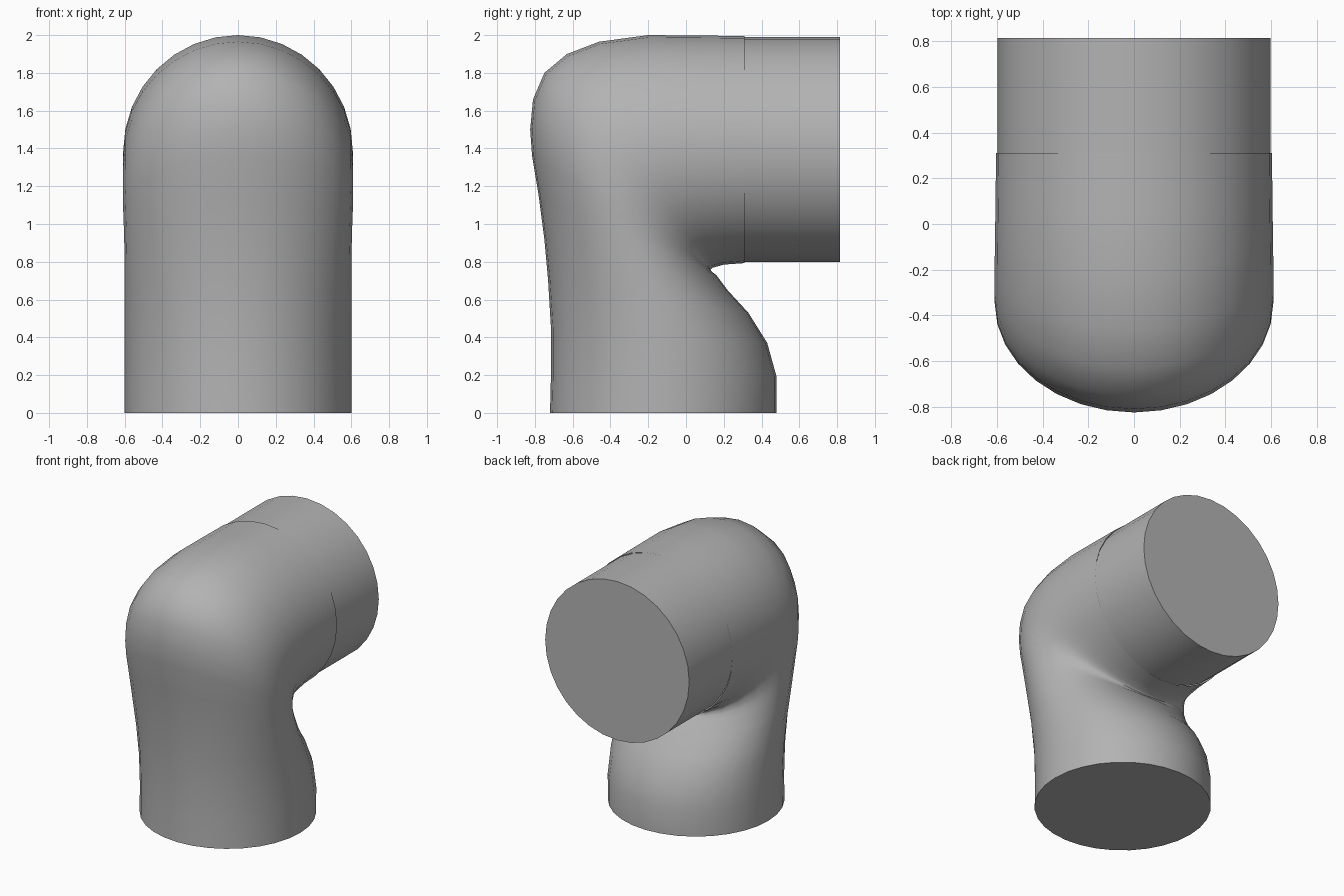
import bpy, bmesh, math
from mathutils import Vector

old = bpy.data.objects.get("Cube")
if old:
    bpy.data.objects.remove(old, do_unlink=True)

SIDES = 32

grey = bpy.data.materials.new("plain grey")
grey.use_nodes = True
colour = (0.45, 0.45, 0.45, 1)
grey.diffuse_color = colour
grey.node_tree.nodes["Principled BSDF"].inputs["Base Color"].default_value = colour


def loft(name, sections, cap_start, cap_end):
    """Skin ellipses, each given by outer (y, z), inner (y, z) and half width."""
    bm = bmesh.new()
    rings = []
    for outer, inner, width in sections:
        o, i = Vector((0, *outer)), Vector((0, *inner))
        mid, arm = (o + i) / 2, (o - i) / 2
        ring = []
        for k in range(SIDES):
            a = math.tau * k / SIDES
            ring.append(bm.verts.new(mid + arm * math.cos(a) + Vector((width * math.sin(a), 0, 0))))
        rings.append(ring)
    for r, s in zip(rings, rings[1:]):
        for k in range(SIDES):
            n = (k + 1) % SIDES
            bm.faces.new((r[k], r[n], s[n], s[k]))
    if cap_start:
        bm.faces.new(rings[0])
    if cap_end:
        bm.faces.new(rings[-1])
    bmesh.ops.recalc_face_normals(bm, faces=bm.faces)
    mesh = bpy.data.meshes.new(name)
    bm.to_mesh(mesh)
    bm.free()
    mesh.materials.append(grey)
    obj = bpy.data.objects.new(name, mesh)
    bpy.context.collection.objects.link(obj)
    bpy.ops.object.select_all(action="DESELECT")
    obj.select_set(True)
    bpy.context.view_layer.objects.active = obj
    bpy.ops.object.shade_smooth_by_angle(angle=math.radians(40))
    return obj


# Bent pipe: upright foot, pinched inner bend, level outlet
loft("elbow", [
    ((-0.72, 0), (0.48, 0), 0.6),
    ((-0.715, 0.2), (0.48, 0.19), 0.6),
    ((-0.715, 0.45), (0.43, 0.37), 0.6),
    ((-0.73, 0.7), (0.33, 0.53), 0.6),
    ((-0.75, 0.92), (0.22, 0.65), 0.6),
    ((-0.78, 1.15), (0.16, 0.73), 0.603),
    ((-0.815, 1.36), (0.14, 0.745), 0.607),
    ((-0.825, 1.5), (0.135, 0.75), 0.61),
    ((-0.81, 1.66), (0.132, 0.755), 0.61),
    ((-0.75, 1.8), (0.13, 0.758), 0.61),
    ((-0.63, 1.9), (0.132, 0.76), 0.61),
    ((-0.46, 1.965), (0.135, 0.764), 0.61),
    ((-0.2, 2), (0.14, 0.768), 0.608),
    ((0.05, 1.998), (0.2, 0.785), 0.606),
    ((0.31, 1.995), (0.31, 0.793), 0.604),
], True, False)

# Straight outlet collar, a hair narrower than the bend
loft("outlet_collar", [
    ((0.3, 1.99), (0.3, 0.8), 0.597),
    ((0.815, 1.99), (0.815, 0.8), 0.597),
], False, True)
